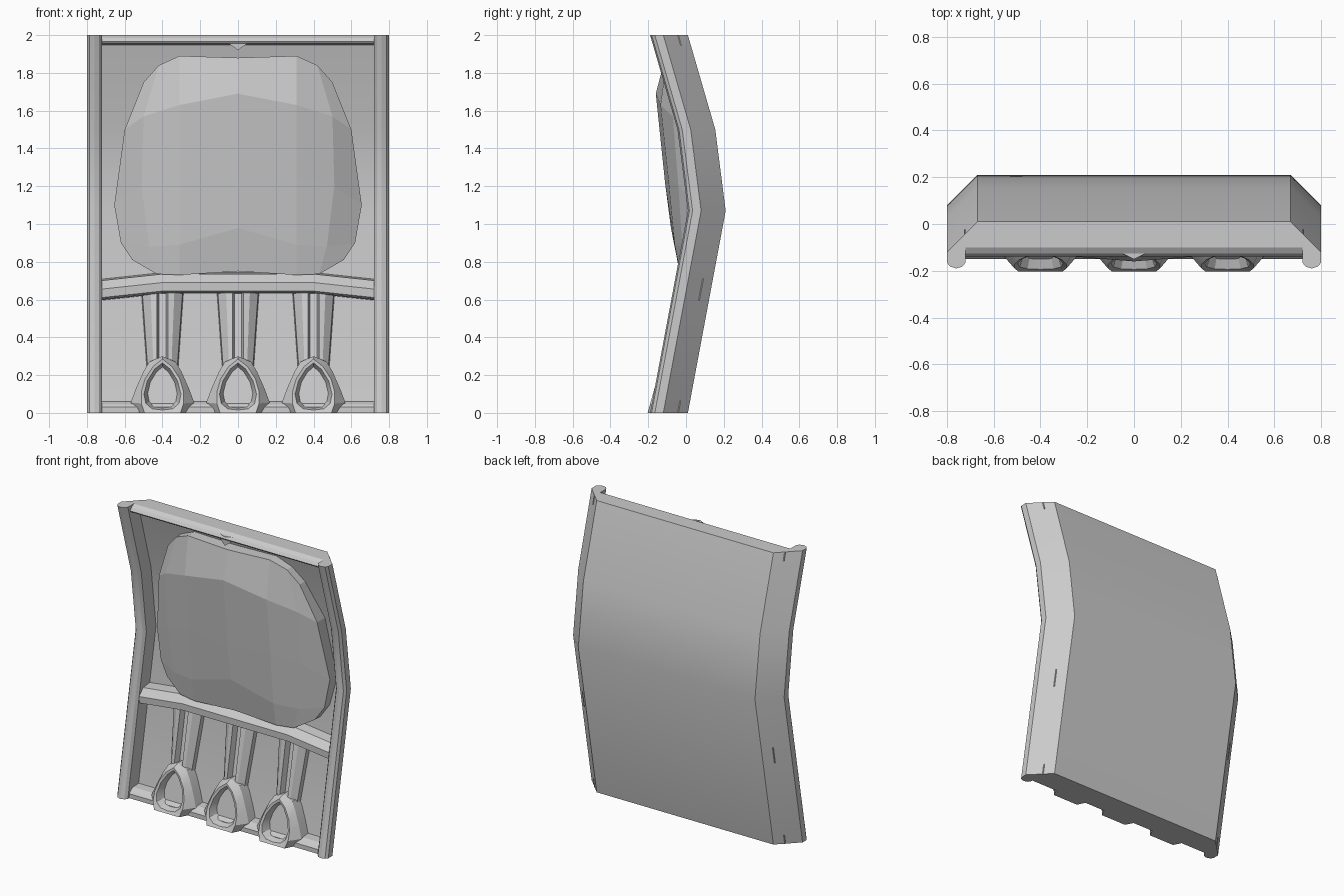
import bpy, bmesh, math

if "Cube" in bpy.data.objects:
    bpy.data.objects.remove(bpy.data.objects["Cube"])

STATIONS = [(0, .01), (1.07, .21), (1.5, .155), (2, .01)]


def back(z):
    """y of the bent back surface at height z."""
    for (z0, y0), (z1, y1) in zip(STATIONS, STATIONS[1:]):
        if z <= z1:
            return y0 + (y1 - y0) * (z - z0) / (z1 - z0)
    return STATIONS[-1][1]


def P(x, off, z):
    return (x, back(z) + off, z)


def loft(name, rings, closed=True, caps=True, smooth=None):
    bm = bmesh.new()
    vs = [[bm.verts.new(p) for p in r] for r in rings]
    n = len(rings[0])
    for a, b in zip(vs, vs[1:]):
        for i in range(n if closed else n - 1):
            j = (i + 1) % n
            bm.faces.new((a[i], a[j], b[j], b[i]))
    if caps:
        bm.faces.new(vs[0][::-1])
        bm.faces.new(vs[-1])
    bmesh.ops.recalc_face_normals(bm, faces=bm.faces)
    me = bpy.data.meshes.new(name)
    bm.to_mesh(me)
    bm.free()
    ob = bpy.data.objects.new(name, me)
    bpy.context.collection.objects.link(ob)
    if smooth:
        bpy.ops.object.select_all(action='DESELECT')
        bpy.context.view_layer.objects.active = ob
        ob.select_set(True)
        bpy.ops.object.shade_smooth_by_angle(angle=math.radians(smooth))
    return ob


def mirrored(half):
    """Complete a half outline of (x, ...) points, sharing points on x = 0."""
    return half + [(-p[0],) + tuple(p[1:]) for p in half[::-1] if p[0] > 0]


# bent tray with chamfered back and rounded side rails
section = mirrored([(.67, 0), (.8, -.13), (.8, -.175), (.787, -.192), (.76, -.2),
                    (.735, -.193), (.72, -.175), (.72, -.07)])
loft("tray_body", [[P(x, o, z) for x, o in section] for z, _ in STATIONS], smooth=25)

# rounded lips closing the top and bottom of the recess
top_lip = [(-.05, 2), (-.11, 2), (-.14, 1.985), (-.16, 1.965), (-.155, 1.955), (-.05, 1.945)]
low_lip = [(-.05, 0), (-.16, 0), (-.165, .03), (-.155, .045), (-.13, .06), (-.05, .065)]
for name, prof in (("top_lip", top_lip), ("bottom_lip", low_lip)):
    loft(name, [[P(x, o, z) for o, z in prof] for x in (-.725, .725)])

# pointed tab in the middle of the top lip
tab = [(-.055, 1.96, -.15), (0, 1.92, -.175), (.055, 1.96, -.15), (.05, 1.985, -.14), (0, 1.985, -.165),
       (-.05, 1.985, -.14)]
loft("top_tab", [[P(x, o if f else -.08, z) for x, z, o in tab] for f in (0, 1)])

# arched cross bar
bar = [(-.05, .745), (-.14, .735), (-.175, .69), (-.165, .645), (-.14, .635), (-.05, .63)]
loft("cross_bar", [[P(x, o, z + dz) for o, z in bar]
                   for x, dz in ((-.725, -.035), (-.4, 0), (.4, 0), (.725, -.035))])

# faceted cushion: half rows of (x, y, z), mirrored across the middle
rows = [
    [(0, -.11, 1.88), (.31, -.10, 1.89), (.42, -.07, 1.84), (.5, -.045, 1.75)],
    [(0, -.16, 1.69), (.31, -.135, 1.63), (.5, -.07, 1.57), (.6, 0, 1.5)],
    [(0, -.11, 1.21), (.31, -.095, 1.25), (.51, -.04, 1.2), (.655, .06, 1.1)],
    [(0, -.08, .98), (.31, -.06, .89), (.47, -.02, .88), (.62, .05, .9)],
    [(0, -.035, .75), (.31, -.03, .73), (.43, -.01, .735), (.56, .03, .81)],
]
full = [[(-x, y, z) for x, y, z in r[:0:-1]] + r for r in rows]
loft("cushion_front", full, closed=False, caps=False)
rim = full[0] + [r[-1] for r in full[1:-1]] + full[-1][::-1] + [r[0] for r in full[-2:0:-1]]
loft("cushion_side", [rim, [P(x, -.05, z) for x, y, z in rim]], caps=False)

# three grooved handles, each ending in an egg-shaped cup
outer = mirrored([(0, .30), (.07, .27), (.10, .22), (.14, .13), (.168, .055), (.13, 0), (0, 0)])
rim_out = mirrored([(0, .285), (.05, .245), (.092, .18), (.112, .11), (.112, .05), (.095, 0), (0, 0)])
rim_in = mirrored([(0, .265), (.04, .233), (.08, .17), (.098, .10), (.088, .05), (.055, .022), (0, .015)])
for label, cx in (("left", -.4), ("middle", 0), ("right", .4)):
    rings = []
    for w, z in ((.085, .22), (.115, .645)):
        half = [(w, -.05), (w - .008, -.10), (w * .55, -.135), (.03, -.14), (.018, -.10)]
        rings.append([P(cx + x, o, z) for x, o in mirrored(half)])
    loft("handle_" + label, rings)
    loft("cup_" + label, [
        [P(cx + x, -.05, z) for x, z in outer],
        [P(cx + x, -.145, z) for x, z in outer],
        [P(cx + x, -.213 + .09 * z, z) for x, z in rim_out],
        [P(cx + x, -.208 + .09 * z, z) for x, z in rim_in],
        [P(cx + x * .8, -.145, .12 + (z - .12) * .85) for x, z in rim_in]], smooth=25)
